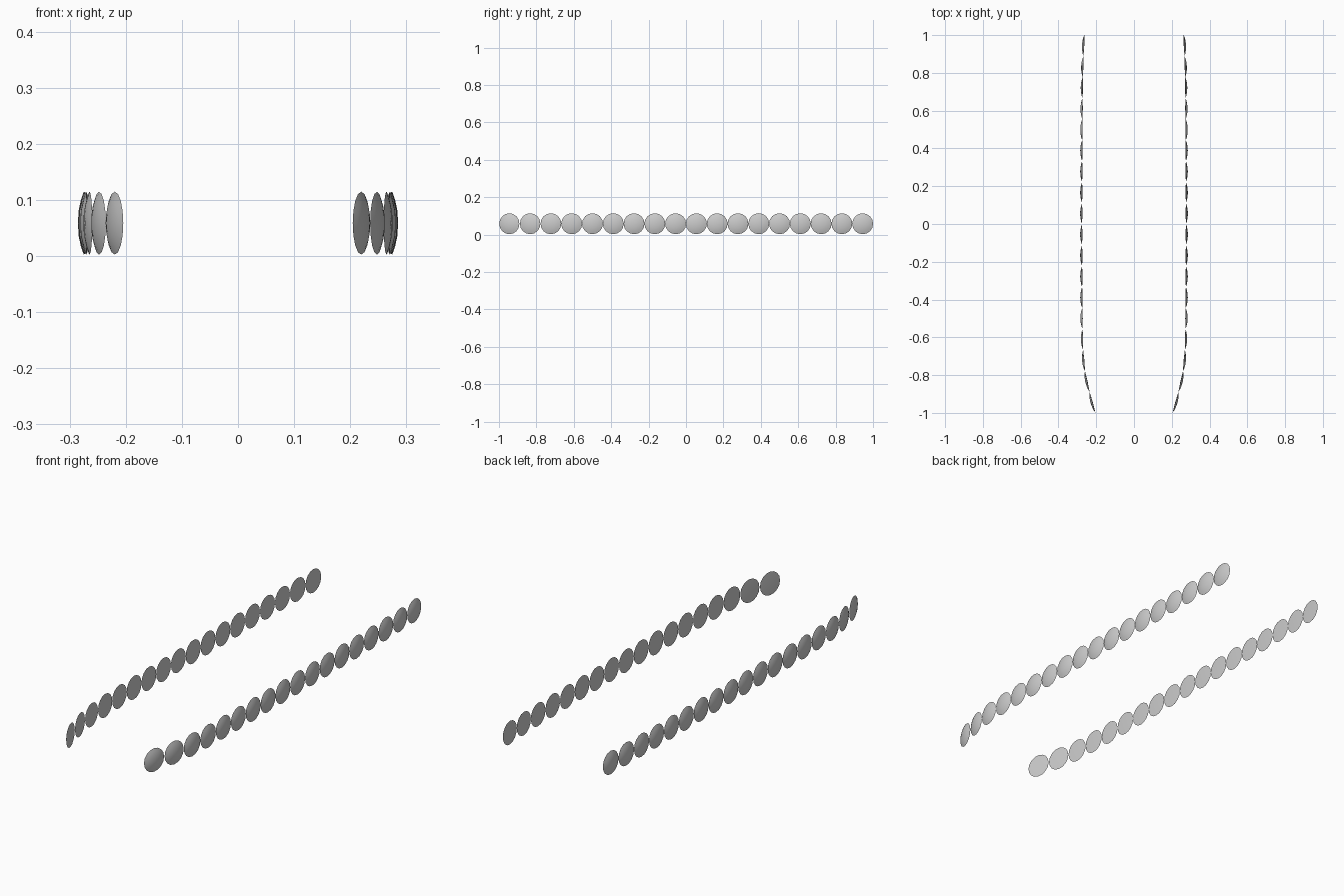
import bpy, bmesh, math

if "Cube" in bpy.data.objects:
    bpy.data.objects.remove(bpy.data.objects["Cube"])

SIDES, R, ZC = 16, 0.056, 0.0585
COUNT, Y_END = 18, 0.9445
# plan curve of the rail the shields hang on: (y, x)
RAIL = [(-1.0, 0.204), (-0.89, 0.235), (-0.785, 0.259), (-0.67, 0.269),
        (-0.5, 0.274), (0.0, 0.275), (0.5, 0.274), (0.8, 0.271), (1.0, 0.263)]
# shallow lens section: (radius fraction, outward height)
FRONT = [(1.0, 0.0), (0.75, 0.005), (0.42, 0.009)]
FRONT_TIP, BACK_TIP = 0.0105, -0.002


def rail_x(y):
    for (y0, x0), (y1, x1) in zip(RAIL, RAIL[1:]):
        if y <= y1:
            return x0 + (x1 - x0) * (y - y0) / (y1 - y0)
    return RAIL[-1][1]


def shield_mesh():
    bm = bmesh.new()
    angles = [2 * math.pi * i / SIDES for i in range(SIDES)]
    rings = [[bm.verts.new((h, R * f * math.cos(a), R * f * math.sin(a))) for a in angles]
             for f, h in FRONT]
    tip = bm.verts.new((FRONT_TIP, 0, 0))
    back = bm.verts.new((BACK_TIP, 0, 0))
    for i in range(SIDES):
        j = (i + 1) % SIDES
        for a, b in zip(rings, rings[1:]):
            bm.faces.new((a[i], a[j], b[j], b[i]))
        bm.faces.new((rings[-1][i], rings[-1][j], tip))
        bm.faces.new((rings[0][j], rings[0][i], back))
    bmesh.ops.recalc_face_normals(bm, faces=bm.faces[:])
    me = bpy.data.meshes.new("round_shield")
    bm.to_mesh(me)
    bm.free()
    return me


# one row of shields per side, each turned to follow the rail
mesh = shield_mesh()
for side, name in ((1, "right_shield"), (-1, "left_shield")):
    for k in range(COUNT):
        y = -Y_END + 2 * Y_END * k / (COUNT - 1)
        xa, xb = rail_x(y - 0.054), rail_x(y + 0.054)
        yaw = -math.atan2(xb - xa, 0.108)
        ob = bpy.data.objects.new(f"{name}_{k + 1}", mesh)
        bpy.context.collection.objects.link(ob)
        ob.location = (side * (xa + xb) / 2, y, ZC)
        ob.rotation_euler = (0, 0, yaw if side > 0 else math.pi - yaw)
        ob.select_set(True)
        bpy.context.view_layer.objects.active = ob
bpy.ops.object.shade_smooth_by_angle(angle=math.radians(15))
